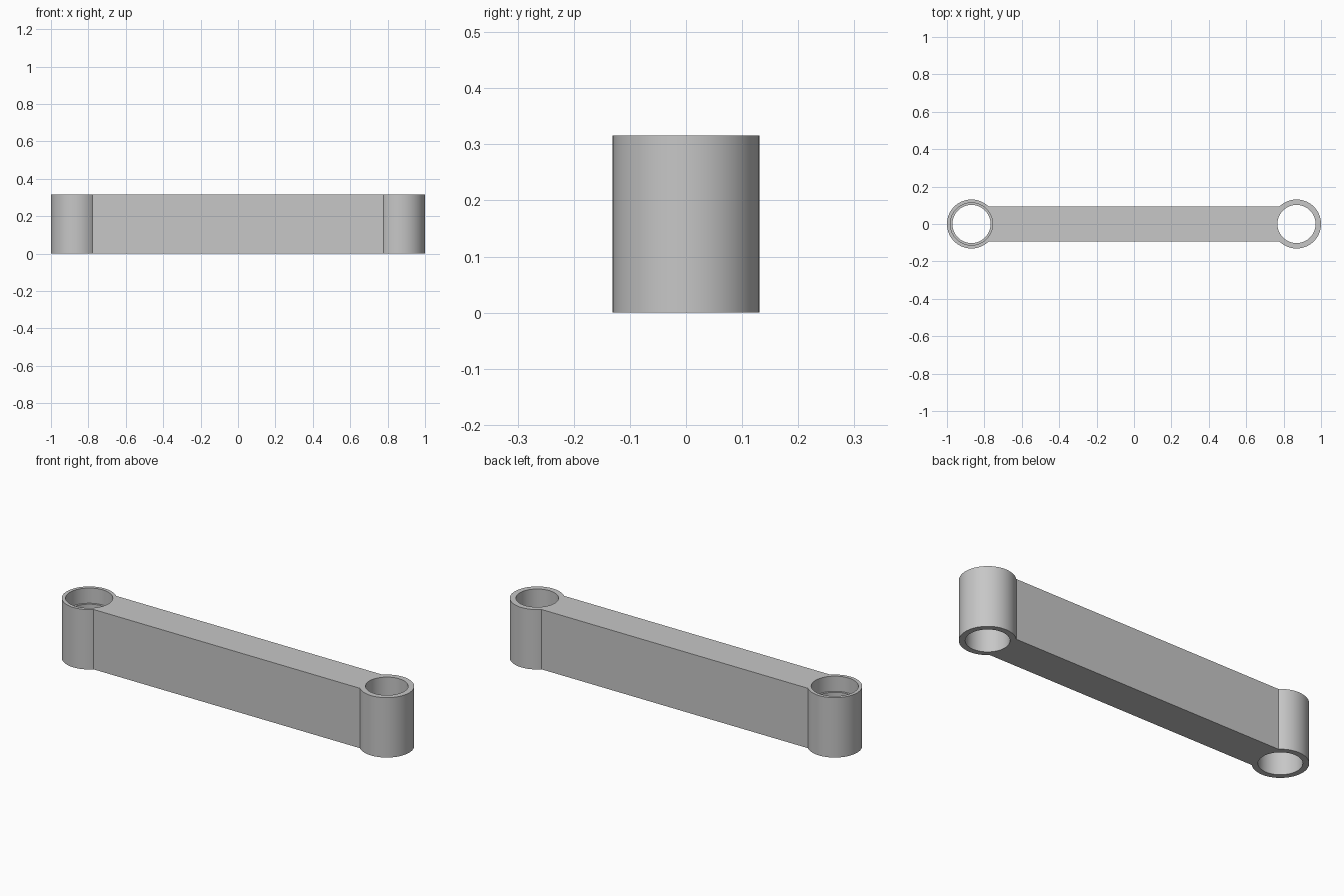
import bpy, bmesh, math

if "Cube" in bpy.data.objects:
    bpy.data.objects.remove(bpy.data.objects["Cube"])

HEIGHT = 0.316
RING_R = 0.131
RING_X = 1 - RING_R
BEAM_HALF = 0.094
HOLE_R = 0.102
BORE_R = 0.113
BORE_DEPTH = 0.08
STEPS = 72

grey = bpy.data.materials.new("plain grey")
grey.use_nodes = True
colour = (0.57, 0.57, 0.57, 1)
grey.diffuse_color = colour
grey.node_tree.nodes["Principled BSDF"].inputs["Base Color"].default_value = colour


def add_prism(name, outline, z0, z1):
    """Extrude a closed counter-clockwise outline from z0 to z1."""
    bm = bmesh.new()
    base = bm.faces.new([bm.verts.new((x, y, z0)) for x, y in outline])
    top = bmesh.ops.extrude_face_region(bm, geom=[base], use_keep_orig=True)
    verts = [v for v in top["geom"] if isinstance(v, bmesh.types.BMVert)]
    bmesh.ops.translate(bm, verts=verts, vec=(0, 0, z1 - z0))
    bmesh.ops.recalc_face_normals(bm, faces=bm.faces)
    mesh = bpy.data.meshes.new(name)
    bm.to_mesh(mesh)
    bm.free()
    mesh.materials.append(grey)
    obj = bpy.data.objects.new(name, mesh)
    bpy.context.collection.objects.link(obj)
    return obj


def arc(cx, radius, start, sweep, count):
    return [(cx + radius * math.cos(start + sweep * i / count),
             radius * math.sin(start + sweep * i / count)) for i in range(count + 1)]


# Link arm: two round ends joined by a straight beam
neck = math.pi - math.asin(BEAM_HALF / RING_R)
right_end = arc(RING_X, RING_R, -neck, 2 * neck, STEPS)
left_end = [(-x, -y) for x, y in right_end]
link_arm = add_prism("link_arm", right_end + left_end, 0, HEIGHT)

# Through holes at both ends, and a wider counterbore in the top of one
cutters = [
    ("left_hole_cutter", RING_X, HOLE_R, -0.1),
    ("right_hole_cutter", -RING_X, HOLE_R, -0.1),
    ("counterbore_cutter", -RING_X, BORE_R, HEIGHT - BORE_DEPTH),
]
bpy.context.view_layer.objects.active = link_arm
for name, cx, radius, bottom in cutters:
    circle = arc(cx, radius, 0, math.tau, STEPS)[:-1]
    cutter = add_prism(name, circle, bottom, HEIGHT + 0.1)
    cut = link_arm.modifiers.new(name, "BOOLEAN")
    cut.operation = "DIFFERENCE"
    cut.solver = "EXACT"
    cut.object = cutter
    bpy.ops.object.modifier_apply(modifier=cut.name)
    bpy.data.objects.remove(cutter)

# Smooth round walls, sharp rims and necks
bpy.ops.object.select_all(action="DESELECT")
link_arm.select_set(True)
bpy.ops.object.shade_smooth_by_angle(angle=math.radians(30))
